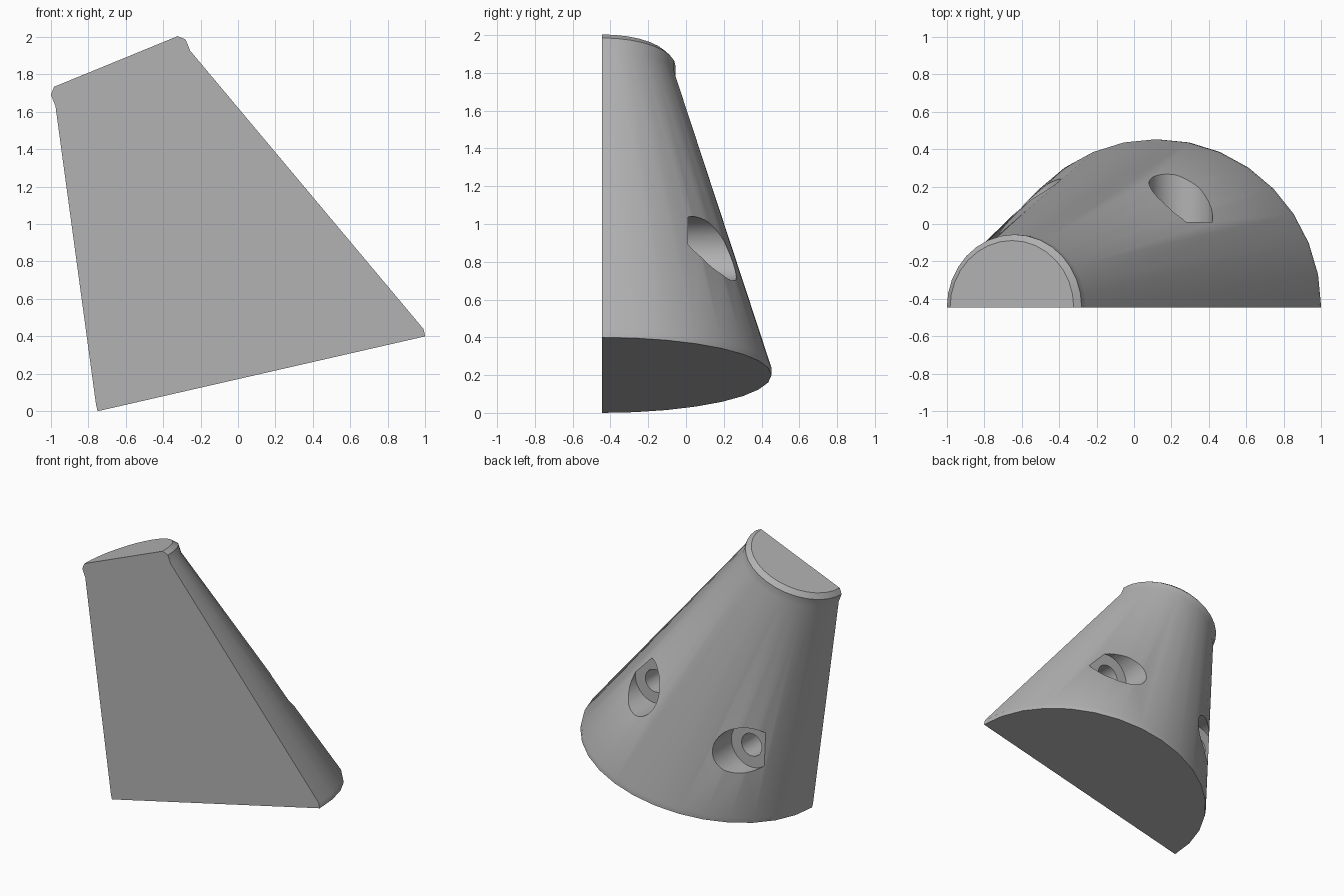
import bpy, bmesh
from math import sin, cos, pi, radians
from mathutils import Vector, Matrix

cube = bpy.data.objects.get("Cube")
if cube:
    bpy.data.objects.remove(cube, do_unlink=True)

BACK = -0.445          # plane of the flat mounting face
SEGMENTS = 16          # sides on each half circle

grey = bpy.data.materials.new("plain grey")
grey.use_nodes = True
colour = (0.45, 0.45, 0.45, 1)
grey.diffuse_color = colour
grey.node_tree.nodes["Principled BSDF"].inputs["Base Color"].default_value = colour


def half_ring(bm, left, right, lift=0.0):
    """Half circle whose diameter runs left to right (x, z) on the flat face."""
    a, b = Vector((left[0], BACK, left[1])), Vector((right[0], BACK, right[1]))
    along = (b - a).normalized()
    axis = Vector((-along.z, 0, along.x))
    centre, radius = (a + b) / 2 + axis * lift, (b - a).length / 2
    for i in range(SEGMENTS + 1):
        t = pi * i / SEGMENTS
        bm.verts.new(centre + along * radius * cos(t) + Vector((0, radius * sin(t), 0)))
    return centre, axis


def make_object(name, bm):
    bmesh.ops.recalc_face_normals(bm, faces=bm.faces)
    mesh = bpy.data.meshes.new(name)
    bm.to_mesh(mesh)
    bm.free()
    mesh.materials.append(grey)
    obj = bpy.data.objects.new(name, mesh)
    bpy.context.collection.objects.link(obj)
    return obj


# Tapered half cone: base slab and tilted neck wrapped in one hull
bm = bmesh.new()
base = (-0.75, 0.0), (1.0, 0.4)
half_ring(bm, *base)
half_ring(bm, *base, lift=0.04)
centre, axis = half_ring(bm, (-0.975, 1.63), (-0.255, 1.925))
bmesh.ops.convex_hull(bm, input=bm.verts)
bmesh.ops.dissolve_limit(bm, angle_limit=radians(0.2), verts=bm.verts, edges=bm.edges)

# Straight collar, then a chamfer, pulled up from the neck face
cap = max(bm.faces, key=lambda f: f.normal.dot(axis))
for rise, scale in ((0.065, 1.0), (0.033, 0.917)):
    out = bmesh.ops.extrude_face_region(bm, geom=[cap])["geom"]
    bmesh.ops.delete(bm, geom=[cap], context='FACES_ONLY')
    cap = next(g for g in out if isinstance(g, bmesh.types.BMFace))
    bmesh.ops.translate(bm, vec=axis * rise, verts=cap.verts)
    centre = centre + axis * rise
    bmesh.ops.scale(bm, vec=(scale,) * 3, verts=cap.verts,
                    space=Matrix.Translation(-centre))
body = make_object("tapered_half_cone", bm)


def drill(name, x, z, radius, start, end):
    """Cut a round hole along y from start to end."""
    bm = bmesh.new()
    place = Matrix.Translation((x, (start + end) / 2, z)) @ Matrix.Rotation(pi / 2, 4, 'X')
    bmesh.ops.create_cone(bm, cap_ends=True, segments=40, radius1=radius,
                          radius2=radius, depth=end - start, matrix=place)
    cutter = make_object(name, bm)
    cutter.hide_render = True
    cut = body.modifiers.new(name, 'BOOLEAN')
    cut.operation = 'DIFFERENCE'
    cut.solver = 'EXACT'
    cut.object = cutter
    bpy.context.view_layer.objects.active = body
    bpy.ops.object.modifier_apply(modifier=name)
    bpy.data.objects.remove(cutter, do_unlink=True)


# Two counterbored screw holes, each stopping at a thin skin on the flat face
for side, x, z in (("left", 0.25, 0.87), ("right", -0.56, 0.6)):
    drill(side + "_counterbore", x, z, 0.17, 0.01, 0.8)
    drill(side + "_screw_hole", x, z, 0.085, BACK + 0.004, 0.1)

# Smooth the curved skin, keep the rims crisp
bpy.ops.object.select_all(action='DESELECT')
body.select_set(True)
bpy.context.view_layer.objects.active = body
bpy.ops.object.shade_smooth_by_angle(angle=radians(30))
